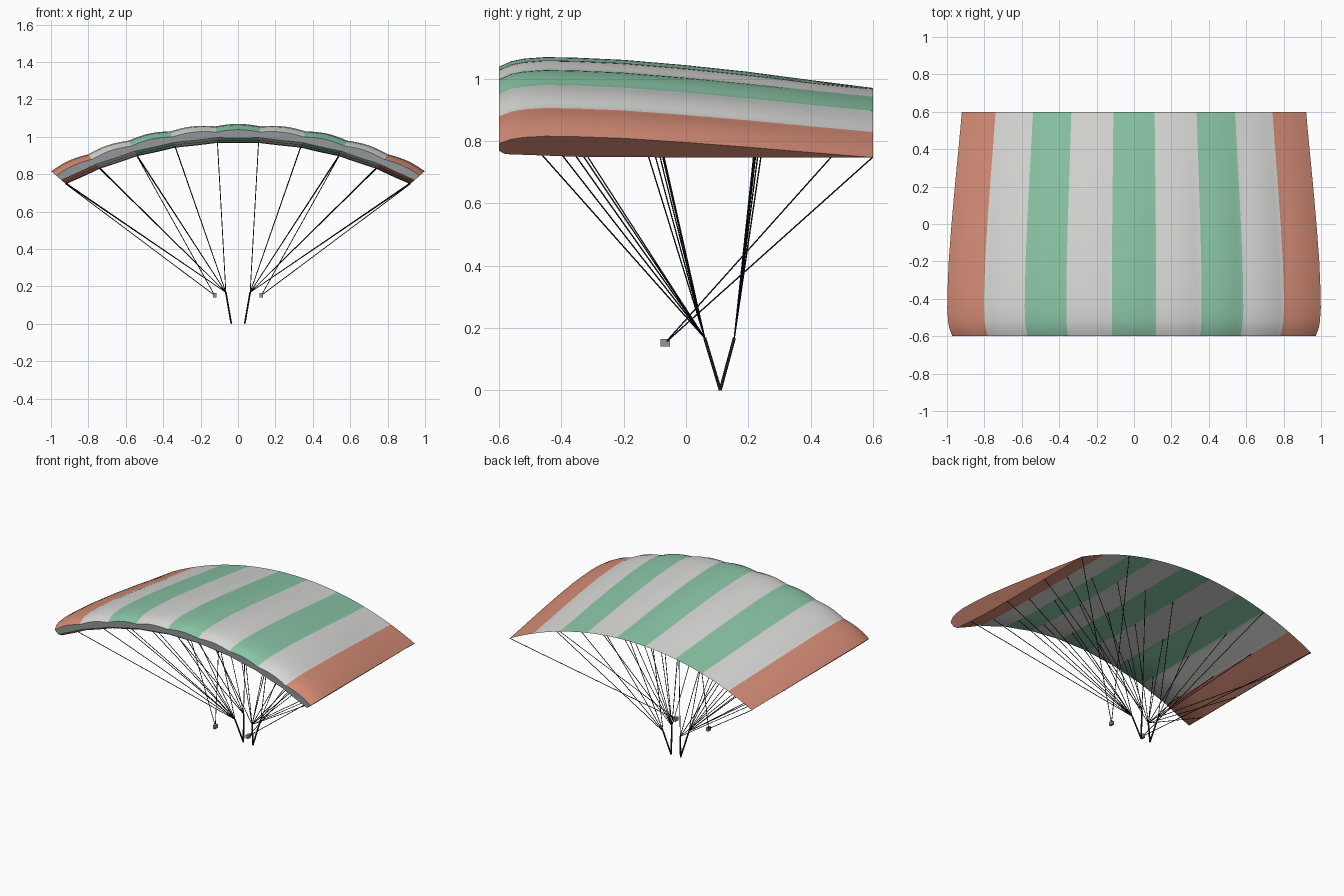
import bpy, bmesh, math
from mathutils import Vector

cube = bpy.data.objects.get("Cube")
if cube:
    bpy.data.objects.remove(cube)


def material(name, rgb, rough=0.8):
    m = bpy.data.materials.new(name)
    m.use_nodes = True
    m.diffuse_color = (*rgb, 1)
    bsdf = m.node_tree.nodes["Principled BSDF"]
    bsdf.inputs["Base Color"].default_value = (*rgb, 1)
    bsdf.inputs["Roughness"].default_value = rough
    return m


coral = material("coral fabric", (0.66, 0.26, 0.18))
green = material("green fabric", (0.26, 0.57, 0.39))
white = material("white fabric", (0.70, 0.70, 0.68))
grey = material("grey mesh", (0.29, 0.31, 0.33))
black = material("black cord", (0.012, 0.015, 0.02))

# Canopy layout: rib positions on a circular arc, right half
RADIUS, APEX, TIP = 2.009, 0.97, 0.92
RIBS = [0.11, 0.335, 0.54, 0.74, TIP]
ALL_RIBS = [-x for x in reversed(RIBS)] + RIBS
STEPS = 8

# Airfoil profile as (y, height): upper skin back to nose, lower skin nose to back
UPPER = [(0.6, 0), (0.4, 0.021), (0.2, 0.043), (0, 0.063), (-0.2, 0.08),
         (-0.35, 0.087), (-0.45, 0.089), (-0.52, 0.084), (-0.56, 0.076), (-0.6, 0.058)]
LOWER = [(-0.6, 0.028), (-0.58, 0.014), (-0.35, 0.003), (0, 0), (0.3, 0)]


def arc_z(x):
    return APEX - RADIUS + math.sqrt(RADIUS ** 2 - x ** 2)


def section(x, puff):
    """Points of the airfoil at span position x, inflated by puff (0 to 1)."""
    lean = 1.8 * math.asin(x / RADIUS)
    scale = 1 + 0.17 * (x / TIP) ** 2
    points = []
    for y, h in UPPER:
        points.append((y, h * scale + 0.01 * puff * min(1, h / 0.05)))
    for y, h in LOWER:
        points.append((y, h * scale - 0.004 * puff))
    return [Vector((x + h * math.sin(lean), y, arc_z(x) + h * math.cos(lean)))
            for y, h in points]


# Canopy: nine inflated cells, striped, with grey intakes along the nose
stations = []
for a, b in zip(ALL_RIBS, ALL_RIBS[1:]):
    for s in range(STEPS):
        t = s / STEPS
        stations.append((a + (b - a) * t, math.sin(math.pi * t)))
stations.append((TIP, 0))

bm = bmesh.new()
rings = [[bm.verts.new(p) for p in section(x, puff)] for x, puff in stations]
count = len(rings[0])
nose = len(UPPER) - 1
cell_colours = [0, 2, 1, 2, 1, 2, 1, 2, 0]
for i, (r0, r1) in enumerate(zip(rings, rings[1:])):
    for j in range(count):
        k = (j + 1) % count
        face = bm.faces.new((r0[j], r0[k], r1[k], r1[j]))
        face.material_index = 3 if j == nose else cell_colours[i // STEPS]
for ring in (rings[0], rings[-1]):
    bm.faces.new(ring).material_index = 0
bmesh.ops.recalc_face_normals(bm, faces=bm.faces)
mesh = bpy.data.meshes.new("canopy")
bm.to_mesh(mesh)
bm.free()
for m in (coral, green, white, grey):
    mesh.materials.append(m)
canopy = bpy.data.objects.new("canopy", mesh)
bpy.context.collection.objects.link(canopy)
bpy.context.view_layer.objects.active = canopy
canopy.select_set(True)
bpy.ops.object.shade_smooth_by_angle(angle=math.radians(35))
canopy.select_set(False)


def cords(name, segments, radius):
    """Straight round cords, each segment mirrored to both sides."""
    curve = bpy.data.curves.new(name, "CURVE")
    curve.dimensions = "3D"
    curve.bevel_depth = radius
    curve.bevel_resolution = 1
    curve.use_fill_caps = True
    for side in (1, -1):
        for ends in segments:
            spline = curve.splines.new("POLY")
            spline.points.add(1)
            for point, (x, y, z) in zip(spline.points, ends):
                point.co = (side * x, y, z, 1)
    curve.materials.append(black)
    obj = bpy.data.objects.new(name, curve)
    bpy.context.collection.objects.link(obj)


# Suspension lines, risers and brake lines
front_link, rear_link = (0.065, 0.06, 0.168), (0.065, 0.155, 0.168)
harness = (0.036, 0.11, 0.001)
toggle = (0.125, -0.067, 0.152)


def fan(link, y, lift=0.0):
    return [(link, (x, y, arc_z(x) + lift)) for x in RIBS]


cords("front_lines", fan(front_link, -0.46, 0.006), 0.0022)
cords("middle_lines", fan(front_link, -0.12, 0.002), 0.0022)
cords("rear_lines", fan(rear_link, 0.24), 0.0022)
cords("brake_lines", [(toggle, (x, 0.598, arc_z(x))) for x in (RIBS[2], TIP)], 0.0022)
cords("risers", [(harness, front_link), (harness, rear_link)], 0.005)

# Brake toggles
for side, label in ((1, "left"), (-1, "right")):
    bpy.ops.mesh.primitive_cube_add(size=1, location=(side * toggle[0], toggle[1], toggle[2]))
    handle = bpy.context.object
    handle.name = label + "_brake_toggle"
    handle.scale = (0.018, 0.03, 0.024)
    handle.data.materials.append(grey)
